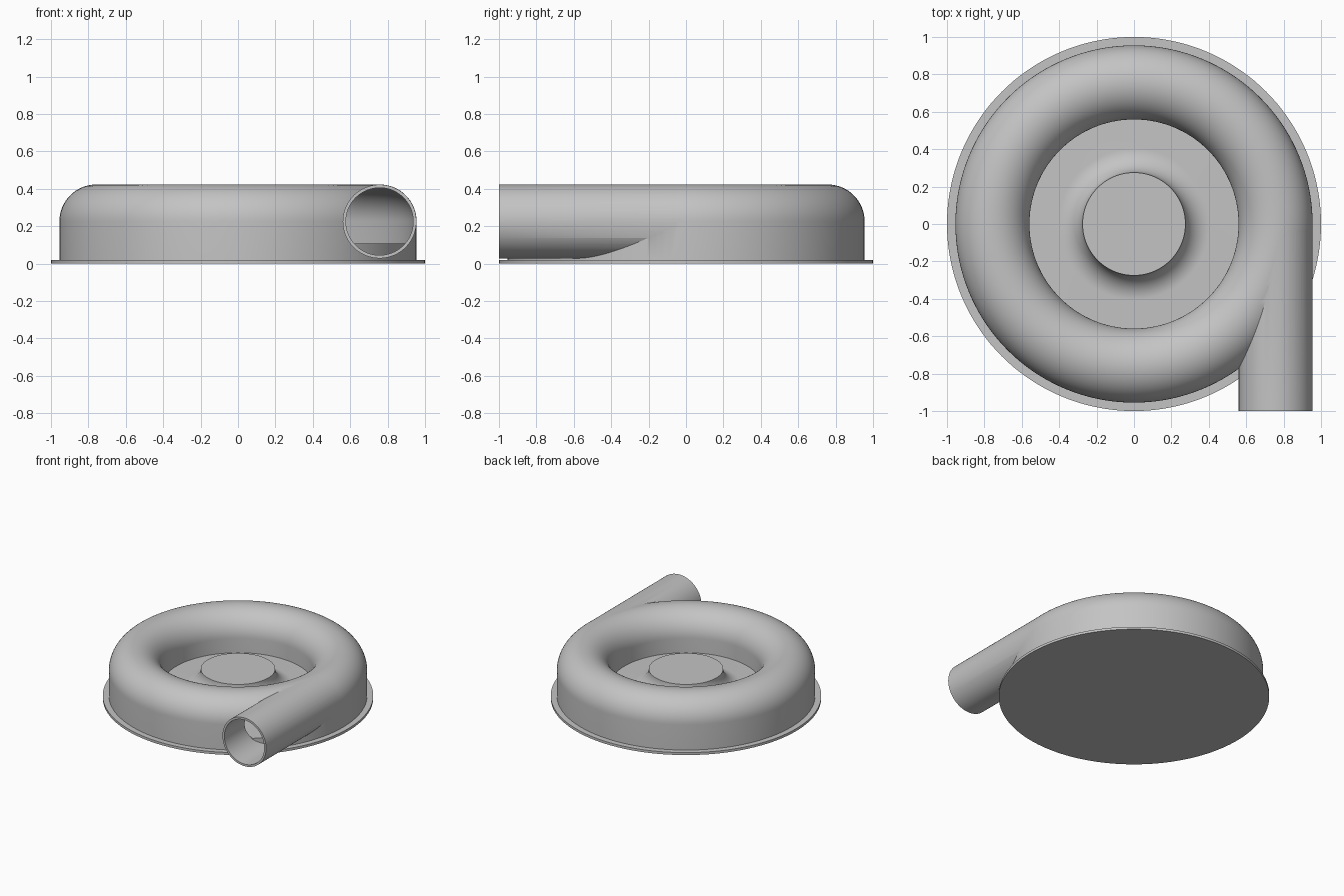
import bpy, bmesh, math
from mathutils import Matrix

cube = bpy.data.objects.get("Cube")
if cube:
    bpy.data.objects.remove(cube, do_unlink=True)

GREY = (0.55, 0.55, 0.55, 1)
metal = bpy.data.materials.new("plain_grey")
metal.use_nodes = True
metal.diffuse_color = GREY
metal.node_tree.nodes["Principled BSDF"].inputs["Base Color"].default_value = GREY

RING, TUBE, MID_Z = 0.757, 0.198, 0.225   # volute centre radius, tube radius, height
WALL = 0.017
FLOOR_Z, HUB_Z, HUB_R = 0.108, 0.238, 0.275


def finish(name, bm):
    bmesh.ops.remove_doubles(bm, verts=bm.verts, dist=1e-5)
    bmesh.ops.recalc_face_normals(bm, faces=bm.faces)
    mesh = bpy.data.meshes.new(name)
    bm.to_mesh(mesh)
    bm.free()
    mesh.materials.append(metal)
    obj = bpy.data.objects.new(name, mesh)
    bpy.context.collection.objects.link(obj)
    return obj


def lathe(name, profile, closed=False, steps=144):
    """Spin an (r, z) profile around the z axis."""
    bm = bmesh.new()
    vs = [bm.verts.new((r, 0, z)) for r, z in profile]
    edges = [bm.edges.new(p) for p in zip(vs, vs[1:])]
    if closed:
        edges.append(bm.edges.new((vs[-1], vs[0])))
    bmesh.ops.spin(bm, geom=vs + edges, cent=(0, 0, 0), axis=(0, 0, 1),
                   angle=math.tau, steps=steps, use_merge=True)
    return finish(name, bm)


def pipe(name, radius, y0, y1):
    bm = bmesh.new()
    place = Matrix.Translation((RING, (y0 + y1) / 2, MID_Z)) @ Matrix.Rotation(math.pi / 2, 4, "X")
    bmesh.ops.create_cone(bm, cap_ends=True, segments=96, radius1=radius,
                          radius2=radius, depth=y1 - y0, matrix=place)
    return finish(name, bm)


def arch(radius, bottom, n=32):
    """Half-round top on straight walls."""
    top = [(RING + radius * math.cos(math.pi * i / n),
            MID_Z + radius * math.sin(math.pi * i / n)) for i in range(n + 1)]
    return [(RING + radius, bottom)] + top + [(RING - radius, bottom)]


def smooth(obj):
    bpy.ops.object.select_all(action="DESELECT")
    obj.select_set(True)
    bpy.context.view_layer.objects.active = obj
    bpy.ops.object.shade_smooth_by_angle(angle=math.radians(30))


def boolean(obj, other, operation):
    mod = obj.modifiers.new(operation.lower(), "BOOLEAN")
    mod.operation, mod.object, mod.solver = operation, other, "EXACT"
    bpy.context.view_layer.objects.active = obj
    bpy.ops.object.modifier_apply(modifier=mod.name)
    bpy.data.objects.remove(other, do_unlink=True)


# Volute housing with its tangential outlet, hollowed out
housing = lathe("volute_housing", arch(TUBE, 0.012), closed=True)
boolean(housing, pipe("outlet_pipe", TUBE - 0.001, -1.0, 0.0), "UNION")
boolean(housing, lathe("cavity", arch(TUBE - WALL, 0.05), closed=True), "DIFFERENCE")
boolean(housing, pipe("outlet_bore", TUBE - WALL - 0.001, -1.1, 0.0), "DIFFERENCE")
smooth(housing)

# Raised floor with a flared central hub
flare = HUB_Z - FLOOR_Z
curve = [(HUB_R + flare * (1 - math.cos(a)), HUB_Z - flare * math.sin(a))
         for a in (math.pi / 2 * i / 16 for i in range(17))]
hub = lathe("hub_floor", [(0, HUB_Z)] + curve + [(0.945, FLOOR_Z), (0.945, 0.012), (0, 0.012)])
smooth(hub)

# Thin base flange
base = lathe("base_plate", [(0, 0), (1, 0), (1, 0.02), (0, 0.02)])
smooth(base)
